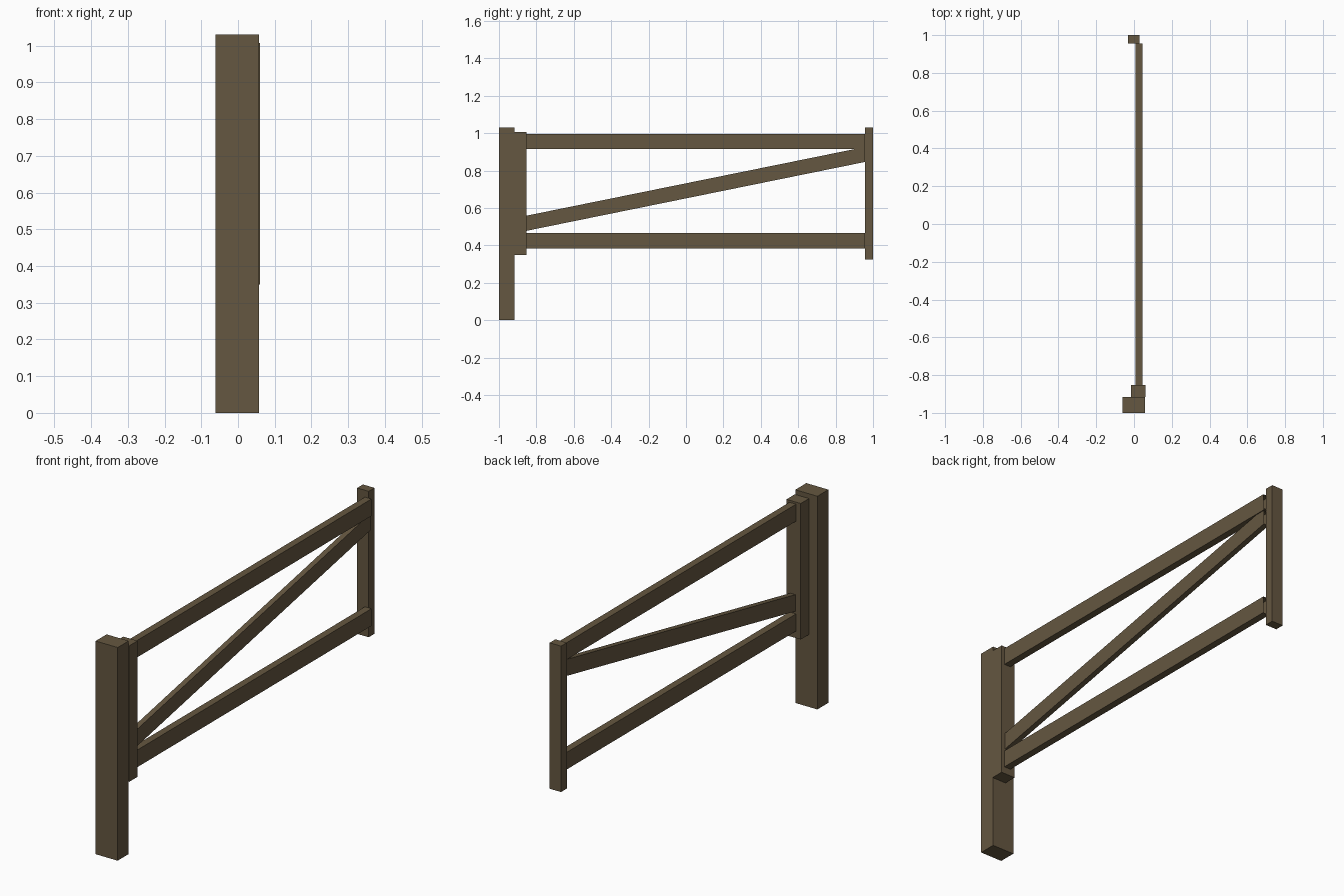
import bpy, bmesh

if "Cube" in bpy.data.objects:
    bpy.data.objects.remove(bpy.data.objects["Cube"])

wood = bpy.data.materials.new("weathered_wood")
wood.diffuse_color = (0.13, 0.095, 0.052, 1)
wood.use_nodes = True
wood.node_tree.nodes["Principled BSDF"].inputs["Base Color"].default_value = wood.diffuse_color


def beam(name, x, y, z_start, z_end, open_ends=False):
    """Beam along y; z_start and z_end are its (low, high) at each end."""
    bm = bmesh.new()
    ends = []
    for yy, (lo, hi) in zip(y, (z_start, z_end)):
        ends.append([bm.verts.new((xx, yy, zz)) for xx, zz in
                     ((x[0], lo), (x[1], lo), (x[1], hi), (x[0], hi))])
    a, b = ends
    for i in range(4):
        j = (i + 1) % 4
        bm.faces.new((a[i], b[i], b[j], a[j]))
    if not open_ends:
        bm.faces.new(a)
        bm.faces.new(b[::-1])
    bmesh.ops.recalc_face_normals(bm, faces=bm.faces)
    mesh = bpy.data.meshes.new(name)
    bm.to_mesh(mesh)
    bm.free()
    mesh.materials.append(wood)
    obj = bpy.data.objects.new(name, mesh)
    bpy.context.collection.objects.link(obj)
    return obj


def box(name, x, y, z):
    return beam(name, x, y, z, z)


# Uprights: ground post, hinge stile and free-end stile
box("ground_post", (-0.061, 0.057), (-1.0, -0.916), (0.0, 1.03))
box("hinge_stile", (-0.016, 0.06), (-0.916, -0.853), (0.35, 1.007))
box("end_stile", (-0.032, 0.029), (0.956, 1.0), (0.325, 1.03))

# Horizontal rails, butted against the stiles
for name, z in (("top_rail", (0.915, 0.997)), ("bottom_rail", (0.384, 0.467))):
    beam(name, (0.009, 0.044), (-0.853, 0.956), z, z, open_ends=True)

# Diagonal brace, slightly thinner than the rails
beam("diagonal_brace", (0.013, 0.04), (-0.853, 0.956),
     (0.478, 0.559), (0.846, 0.926), open_ends=True)
